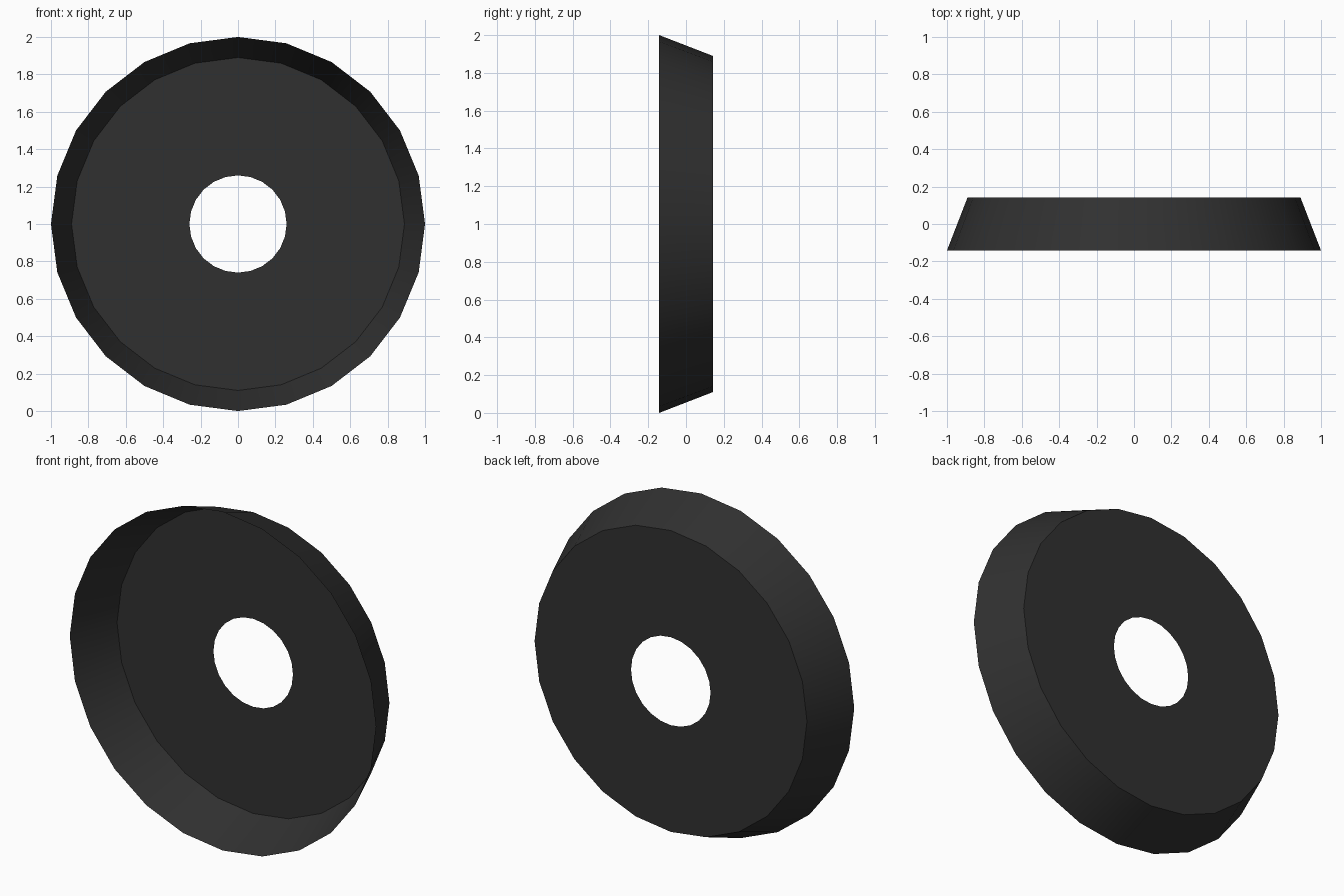
import bpy, bmesh, math
from mathutils import Matrix, Vector

if "Cube" in bpy.data.objects:
    bpy.data.objects.remove(bpy.data.objects["Cube"])

SIDES = 24
# (radius, y): open front rim, back edge of the flared wall, centre hole
PROFILE = [(1.0, -0.142), (0.89, 0.142), (0.26, 0.142)]

# Thin open dish: spin the profile around the y axis
bm = bmesh.new()
verts = [bm.verts.new((r, y, 0)) for r, y in PROFILE]
edges = [bm.edges.new(pair) for pair in zip(verts, verts[1:])]
bmesh.ops.spin(bm, geom=verts + edges, cent=(0, 0, 0), axis=(0, 1, 0),
               angle=math.tau, steps=SIDES, use_merge=True)
bmesh.ops.remove_doubles(bm, verts=bm.verts[:], dist=0.0005)

# Point every face outwards, towards the back and the outside of the wall
bm.normal_update()
inward = [f for f in bm.faces
          if f.normal.dot(f.calc_center_median() + Vector((0, 1, 0))) < 0]
bmesh.ops.reverse_faces(bm, faces=inward)
bmesh.ops.transform(bm, matrix=Matrix.Translation((0, 0, 1)), verts=bm.verts[:])

mesh = bpy.data.meshes.new("dish_ring")
bm.to_mesh(mesh)
bm.free()
dish = bpy.data.objects.new("dish_ring", mesh)
bpy.context.collection.objects.link(dish)

# Near-black finish
mat = bpy.data.materials.new("dark_finish")
mat.diffuse_color = (0.03, 0.03, 0.03, 1)
mat.use_nodes = True
mat.node_tree.nodes["Principled BSDF"].inputs["Base Color"].default_value = mat.diffuse_color
mesh.materials.append(mat)

# Smooth wall with a crisp edge where it meets the flat disc
bpy.context.view_layer.objects.active = dish
dish.select_set(True)
bpy.ops.object.shade_smooth_by_angle(angle=math.radians(30))
